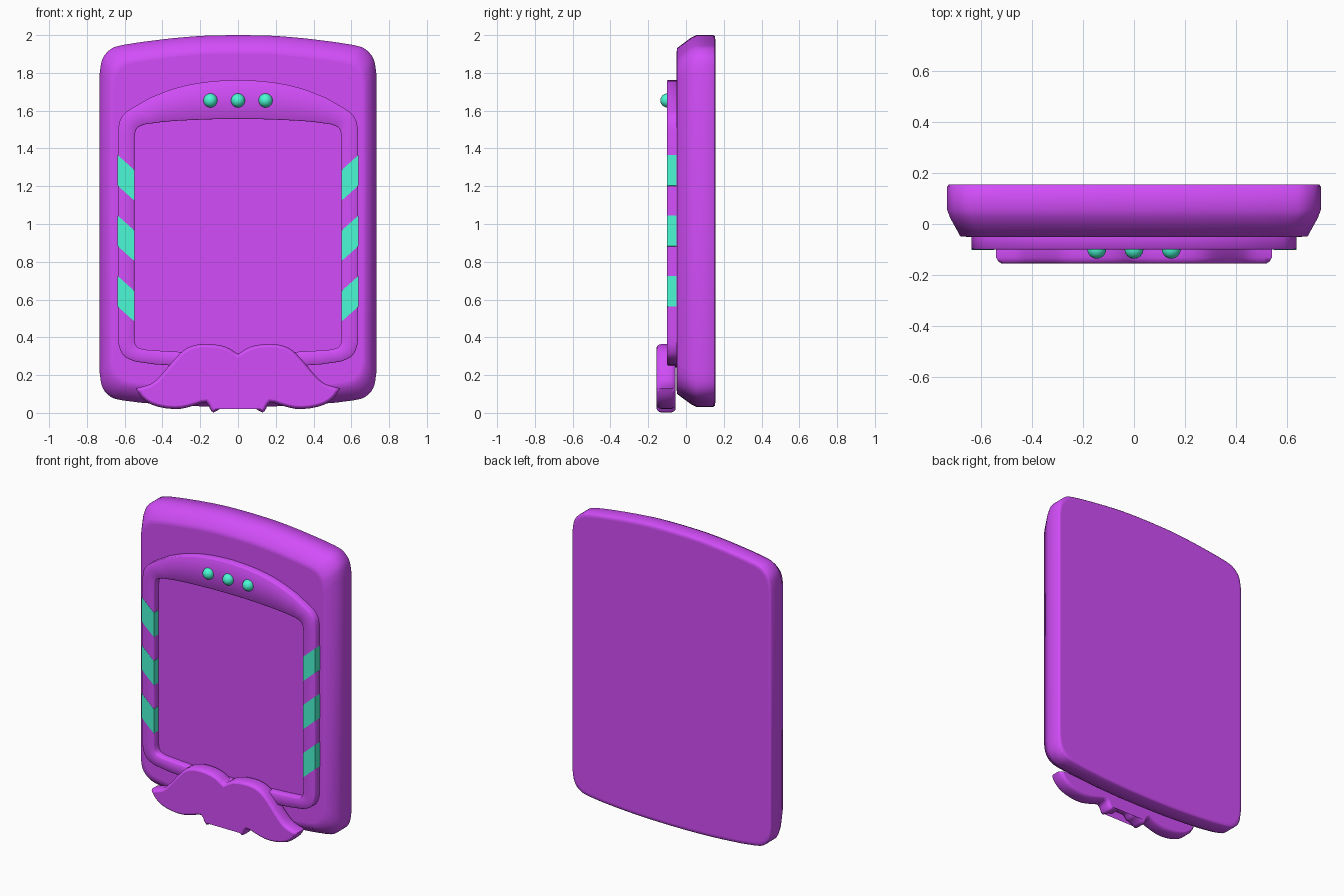
import bpy, bmesh, math
from mathutils import Vector

if "Cube" in bpy.data.objects:
    bpy.data.objects.remove(bpy.data.objects["Cube"])


def material(name, color):
    m = bpy.data.materials.new(name)
    m.diffuse_color = color
    m.use_nodes = True
    m.node_tree.nodes["Principled BSDF"].inputs["Base Color"].default_value = m.diffuse_color
    return m


PURPLE = material("purple", (0.65, 0.075, 0.95, 1))
TEAL = material("teal", (0.07, 0.95, 0.66, 1))


def spline(pts, sub):
    """Catmull-Rom curve through the points."""
    p = [Vector(q) for q in pts]
    p = [2 * p[0] - p[1]] + p + [2 * p[-1] - p[-2]]
    out = []
    for a, b, c, d in zip(p, p[1:], p[2:], p[3:]):
        for i in range(sub):
            t = i / sub
            out.append(0.5 * (2 * b + (c - a) * t + (2 * a - 5 * b + 4 * c - d) * t * t
                              + (3 * b - a - 3 * c + d) * t ** 3))
    return out + [p[-2]]


def outline(*segments, sub=3):
    """Half outline (top to bottom, x >= 0; straight lines between segments), mirrored."""
    half = []
    for s in segments:
        half += spline(s, sub)
    return half + [Vector((-q.x, q.y)) for q in half[-2:0:-1]]


def inset(loop, d):
    out = []
    for i, p in enumerate(loop):
        a = (p - loop[i - 1]).normalized()
        b = (loop[(i + 1) % len(loop)] - p).normalized()
        n1, n2 = Vector((a.y, -a.x)), Vector((b.y, -b.x))
        n = (n1 + n2).normalized()
        out.append(p + n * d / max(n.dot(n1), 0.5))
    return out


def scaled(loop, s, cz):
    return [Vector((p.x * s, cz + (p.y - cz) * s)) for p in loop]


def smooth(ob, angle):
    bpy.ops.object.select_all(action='DESELECT')
    ob.select_set(True)
    bpy.context.view_layer.objects.active = ob
    bpy.ops.object.shade_smooth_by_angle(angle=math.radians(angle))


def loft(name, rings, mat, closed=False, angle=40):
    """Skin a list of (xz loop, y) rings; cap the ends or close into a ring."""
    bm = bmesh.new()
    vs = [[bm.verts.new((p.x, y, p.y)) for p in loop] for loop, y in rings]
    n = len(vs[0])
    for r, s in list(zip(vs, vs[1:])) + ([(vs[-1], vs[0])] if closed else []):
        for i in range(n):
            j = (i + 1) % n
            bm.faces.new((r[i], r[j], s[j], s[i]))
    if not closed:
        bm.faces.new(vs[0])
        bm.faces.new(vs[-1])
    bmesh.ops.recalc_face_normals(bm, faces=bm.faces)
    me = bpy.data.meshes.new(name)
    bm.to_mesh(me)
    bm.free()
    ob = bpy.data.objects.new(name, me)
    bpy.context.collection.objects.link(ob)
    me.materials.append(mat)
    smooth(ob, angle)
    for f in me.polygons:      # large caps stay flat
        if len(f.vertices) > 4:
            f.use_smooth = False
    return ob


# Main slab with bowed ends and a sloped front edge
body = outline([(0, 2.0), (0.17, 1.997), (0.34, 1.984), (0.515, 1.963)],
               [(0.61, 1.948), (0.66, 1.934), (0.697, 1.905), (0.721, 1.865), (0.732, 1.80)],
               [(0.732, 0.21), (0.722, 0.148), (0.699, 0.106), (0.66, 0.078), (0.61, 0.066)],
               [(0.515, 0.054), (0.34, 0.041), (0.17, 0.034), (0, 0.032)])
cz = 1.016
loft("body", [(scaled(body, s, cz), y) for s, y in (
    (0.975, 0.155), (0.992, 0.1545), (1.0, 0.146), (1.0, 0.055),
    (0.985, 0.025), (0.93, -0.048), (0.90, -0.05))], PURPLE, angle=75)

# Raised frame around the screen, taller at the top
outer = outline([(0, 1.763), (0.13, 1.756), (0.25, 1.739), (0.36, 1.71), (0.466, 1.668)],
                [(0.56, 1.614), (0.60, 1.585), (0.626, 1.545), (0.636, 1.49)],
                [(0.636, 0.40), (0.628, 0.345), (0.60, 0.298), (0.545, 0.272)],
                [(0.44, 0.257), (0.22, 0.243), (0, 0.24)])
inner = outline([(0, 1.556), (0.12, 1.555), (0.23, 1.551), (0.33, 1.546), (0.41, 1.539)],
                [(0.49, 1.528), (0.525, 1.515), (0.542, 1.492), (0.549, 1.45)],
                [(0.549, 0.41), (0.545, 0.37), (0.53, 0.347), (0.495, 0.335)],
                [(0.40, 0.328), (0.20, 0.318), (0, 0.315)])
loft("screen_frame", [(outer, -0.048), (outer, -0.096), (inset(outer, 0.005), -0.1),
                      (inset(inner, -0.005), -0.1), (inner, -0.096), (inner, -0.048)],
     PURPLE, closed=True, angle=60)

# Slanted stripes wrapping both sides of the frame
for side, label in ((-1, "left"), (1, "right")):
    for k in range(3):
        z = 1.365 - 0.32 * k
        quad = [Vector((side * x, z + dz)) for x, dz in
                ((0.548, -0.08), (0.637, 0), (0.637, -0.162), (0.548, -0.242))]
        loft(f"stripe_{label}_{k + 1}", [(quad, -0.048), (quad, -0.101)], TEAL, angle=10)

# Three round buttons
for i in (-1, 0, 1):
    bpy.ops.mesh.primitive_uv_sphere_add(segments=24, ring_count=12, radius=0.037,
                                         location=(0.146 * i, -0.099, 1.654))
    ob = bpy.context.object
    ob.name = f"button_{i + 2}"
    ob.data.materials.append(TEAL)
    smooth(ob, 60)

# Moustache plaque over the lower edge
top = spline([(0, 0.312), (0.063, 0.349), (0.143, 0.364), (0.222, 0.36), (0.286, 0.333),
              (0.344, 0.275), (0.407, 0.201), (0.46, 0.155), (0.54, 0.13)], 3)
low = spline([(0.54, 0.13), (0.513, 0.085), (0.46, 0.045), (0.381, 0.024), (0.30, 0.022),
              (0.222, 0.042), (0.17, 0.056), (0.15, 0.025), (0.13, 0.002),
              (0.085, 0.028), (0.06, 0.034), (0.035, 0.06), (0, 0.062)], 2)
half = top + low[1:]
m = half + [Vector((-q.x, q.y)) for q in half[-2:0:-1]]
loft("moustache", [(inset(m, d), y) for d, y in (
    (0.017, -0.055), (0.013, -0.056), (0.005, -0.064), (0, -0.078), (0, -0.132),
    (0.005, -0.146), (0.013, -0.154), (0.017, -0.155))], PURPLE, angle=75)
